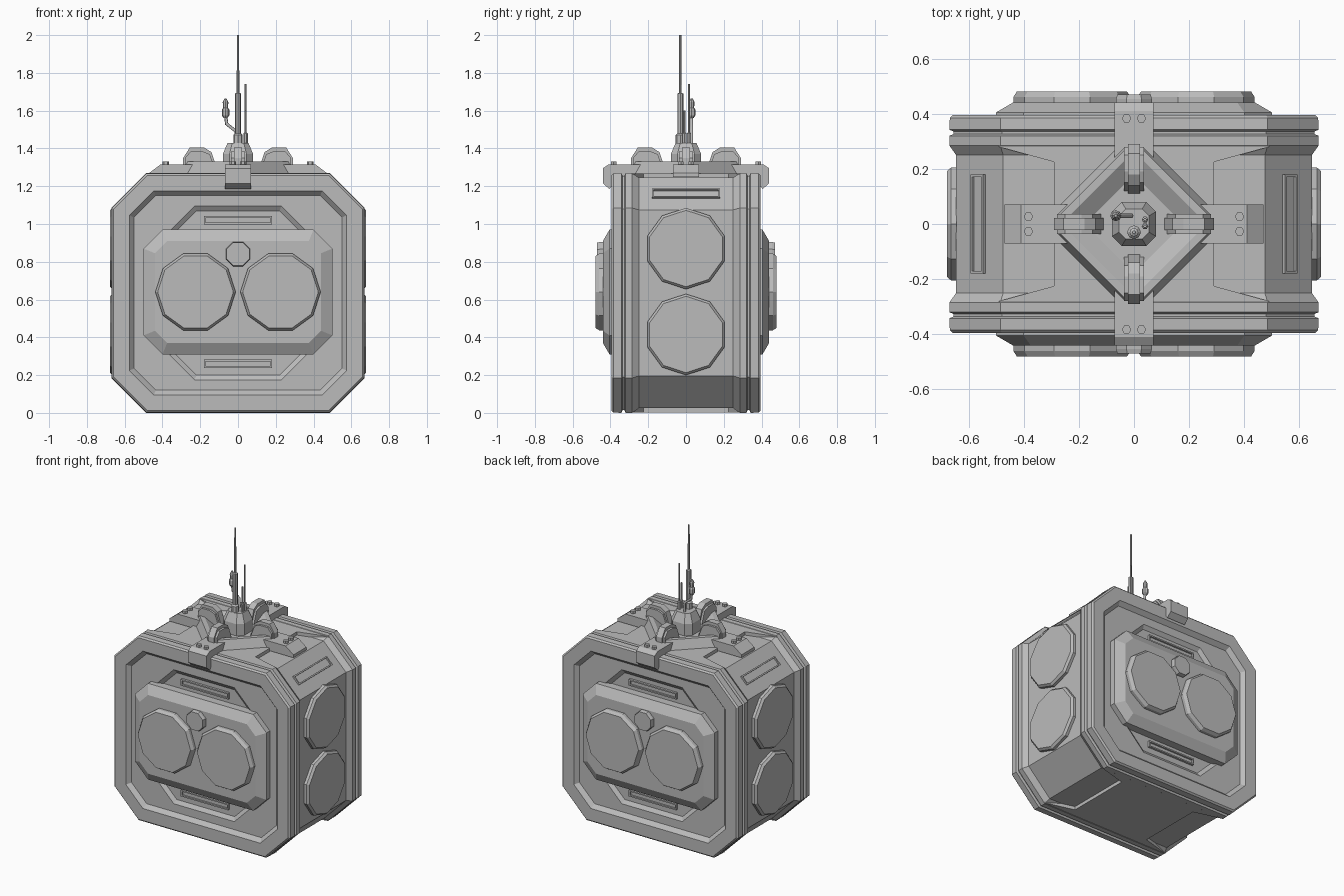
import bpy, bmesh
from math import sin, cos, pi, radians
from mathutils import Vector

cube = bpy.data.objects.get("Cube")
if cube:
    bpy.data.objects.remove(cube)

grey = bpy.data.materials.new("plain_grey")
grey.use_nodes = True
grey.diffuse_color = (0.5, 0.5, 0.5, 1)
grey.node_tree.nodes["Principled BSDF"].inputs["Base Color"].default_value = (0.5, 0.5, 0.5, 1)

X, Y, Z = Vector((1, 0, 0)), Vector((0, 1, 0)), Vector((0, 0, 1))


def loft(name, rings, origin=(0, 0, 0), u=X, v=Y):
    """Skin a stack of (outline, depth) rings; depth runs along u x v."""
    u, v, o = Vector(u).normalized(), Vector(v).normalized(), Vector(origin)
    w = u.cross(v)
    bm = bmesh.new()
    loops = [[bm.verts.new(o + u * a + v * b + w * d) for a, b in pts] for pts, d in rings]
    n = len(loops[0])
    for low, high in zip(loops, loops[1:]):
        for i in range(n):
            j = (i + 1) % n
            bm.faces.new((low[i], low[j], high[j], high[i]))
    bm.faces.new(loops[0][::-1])
    bm.faces.new(loops[-1])
    bmesh.ops.recalc_face_normals(bm, faces=bm.faces)
    mesh = bpy.data.meshes.new(name)
    bm.to_mesh(mesh)
    bm.free()
    mesh.materials.append(grey)
    ob = bpy.data.objects.new(name, mesh)
    bpy.context.collection.objects.link(ob)
    return ob


def octa(hw, hh, c, inset=0.0, cv=0.0):
    """Rectangle with cut corners, evenly inset."""
    hw, hh, c = hw - inset, hh - inset, max(c - 0.586 * inset, 0.001)
    quarter = [(hw, hh - c), (hw - c, hh)]
    pts = quarter + [(-a, b) for a, b in quarter[::-1]]
    pts += [(-a, -b) for a, b in quarter] + [(a, -b) for a, b in quarter[::-1]]
    return [(a, b + cv) for a, b in pts]


def ngon(n, r, turn=0.0):
    return [(r * cos(turn + 2 * pi * i / n), r * sin(turn + 2 * pi * i / n)) for i in range(n)]


def prism(name, pts, half, origin, u, v):
    return loft(name, [(pts, -half), (pts, half)], origin, u, v)


def disc(name, n, r, h, origin, u, v, turn=0.0):
    loft(name, [(ngon(n, r, turn), 0), (ngon(n, r, turn), h * 0.6),
                (ngon(n, r * 0.94, turn), h)], origin, u, v)


def slot(name, hw, hh, h, origin, u, v):
    """Raised frame with a sunken middle."""
    o = octa(hw, hh, 0.001)
    i = octa(hw, hh, 0.001, 0.009)
    loft(name, [(o, -0.01), (o, h), (i, h), (i, h * 0.2)], origin, u, v)


# Main body: cut-corner shell with rims, grooves and sunken end panels
MID = 0.635


def shell(inset):
    return octa(0.67, MID, 0.185, inset)


plate = octa(0.36, 0.46, 0.13)
half = [(octa(0.36, 0.46, 0.13, 0.025), 0.35), (plate, 0.368), (shell(0.12), 0.368),
        (shell(0.095), 0.395), (shell(0.012), 0.395), (shell(0.002), 0.385),
        (shell(0), 0.342), (shell(0.015), 0.336), (shell(0.015), 0.326),
        (shell(0), 0.32), (shell(0), 0.285), (shell(0.025), 0.25)]
rings = [(p, -d) for p, d in half] + [(p, d) for p, d in half[::-1]]
loft("body_shell", rings, (0, 0, MID), X, Z)

# Raised panels on the top and underside, flaring into the rims
flare = [(0.49, 0.28), (0.49, 0.285), (-0.49, 0.285), (-0.49, 0.28), (-0.29, 0.225),
         (-0.29, -0.225), (-0.49, -0.28), (-0.49, -0.285), (0.49, -0.285), (0.49, -0.28),
         (0.29, -0.225), (0.29, 0.225)]
prism("top_panel", flare, 0.015, (0, 0, 1.253), X, Y)
prism("under_panel", flare, 0.015, (0, 0, 0.017), X, Y)

# Front and back equipment: module, two large lenses, small lens, slots
for side, s in (("front", 1), ("back", -1)):
    u = X * s

    def at(x, d, z):
        return (x, -s * d, z)

    mod = (0.5, 0.33, 0.10)
    loft(side + "_module", [(octa(*mod), 0), (octa(*mod), 0.06),
                            (octa(*mod, 0.06), 0.095)], at(0, 0.345, 0.64), u, Z)
    for x in (-0.225, 0.225):
        disc(side + "_large_lens", 10, 0.213, 0.05, at(x, 0.43, 0.64), u, Z)
    disc(side + "_small_lens", 8, 0.07, 0.04, at(0, 0.43, 0.84), u, Z, pi / 8)
    for z in (0.26, 1.02):
        slot(side + "_slot", 0.18, 0.022, 0.015, at(0, 0.35, z), u, Z)

# Side lenses and the slots on the upper corner slopes
for side, s in (("left", 1), ("right", -1)):
    for z in (0.415, 0.87):
        disc(side + "_side_lens", 10, 0.215, 0.035, (s * 0.643, 0, z), Y * s, Z, pi / 2)
    slot(side + "_corner_slot", 0.18, 0.033, 0.012, (s * 0.562, 0, 1.157), Y * s, (-s, 0, 1))

# Roof: diamond-shaped dish with slotted slopes
def diamond(r):
    return octa(r, r, r * 0.88)


loft("roof_dish", [(diamond(0.31), 1.25), (diamond(0.27), 1.33),
                   (diamond(0.235), 1.33), (diamond(0.16), 1.29)])
for k in range(4):
    a = pi / 4 + k * pi / 2
    out = Vector((cos(a), sin(a), 0))
    along = Vector((-sin(a), cos(a), 0))
    slot("dish_slot", 0.078, 0.026, 0.012, out * 0.208 + Z * 1.29, along, Z * 0.08 - out * 0.03)

# Roof arms: two clip over the front and back rims, two lie flat on the sides
clip = [(0.2, 1.25), (0.2, 1.315), (0.41, 1.315), (0.44, 1.295), (0.44, 1.215),
        (0.405, 1.185), (0.395, 1.2), (0.395, 1.26)]
flat = [(0.2, 1.25), (0.2, 1.315), (0.41, 1.315), (0.47, 1.27), (0.47, 1.25)]
fin = [(0.11, 1.29), (0.14, 1.38), (0.18, 1.405), (0.255, 1.405), (0.29, 1.35), (0.29, 1.29)]
cheek = [(0.12, 1.29), (0.15, 1.37), (0.19, 1.385), (0.25, 1.385), (0.28, 1.35), (0.28, 1.29)]
for k in range(4):
    a = k * pi / 2
    out = Vector((cos(a), sin(a), 0))
    along = Vector((-sin(a), cos(a), 0))
    prism("roof_arm", clip if k % 2 else flat, 0.07, (0, 0, 0), out, Z)
    prism("arm_fin", fin, 0.022, (0, 0, 0), out, Z)
    prism("arm_cheek", cheek, 0.036, (0, 0, 0), out, Z)
    for t in (-0.027, 0.027):
        prism("arm_bolt", ngon(6, 0.017), 0.012, out * 0.383 + along * t + Z * 1.32, X, Y)

# Antenna hub
loft("antenna_hub", [(octa(0.08, 0.08, 0.035), 1.28), (octa(0.08, 0.08, 0.035), 1.37),
                     (octa(0.055, 0.055, 0.025), 1.43)])


def rod(name, x, y, steps, n=8):
    """Stepped rod from (radius, height) pairs."""
    loft(name, [(ngon(n, r), z) for r, z in steps], (x, y, 0))


rod("main_antenna", 0, -0.03, [(0.025, 1.4), (0.025, 1.47), (0.016, 1.48), (0.016, 1.69),
                               (0.007, 1.695), (0.006, 2.0)])
for y in (-0.008, 0.016):
    rod("short_antenna", 0.04, y, [(0.012, 1.4), (0.012, 1.48), (0.006, 1.485),
                                   (0.006, 1.74 if y > 0 else 1.6)], 6)
rod("sensor_tip", -0.066, 0.03, [(0.01, 1.56), (0.02, 1.575), (0.02, 1.605), (0.013, 1.615),
                                 (0.015, 1.645), (0.005, 1.665)])

# Bent stalk carrying the sensor tip
curve = bpy.data.curves.new("sensor_stalk", "CURVE")
curve.dimensions = "3D"
curve.bevel_depth = 0.009
curve.bevel_resolution = 1
line = curve.splines.new("POLY")
path = [(-0.01, 0.03, 1.4), (-0.01, 0.03, 1.49), (-0.06, 0.03, 1.53), (-0.066, 0.03, 1.58)]
line.points.add(len(path) - 1)
for p, co in zip(line.points, path):
    p.co = (*co, 1)
curve.use_fill_caps = True
curve.materials.append(grey)
stalk = bpy.data.objects.new("sensor_stalk", curve)
bpy.context.collection.objects.link(stalk)
